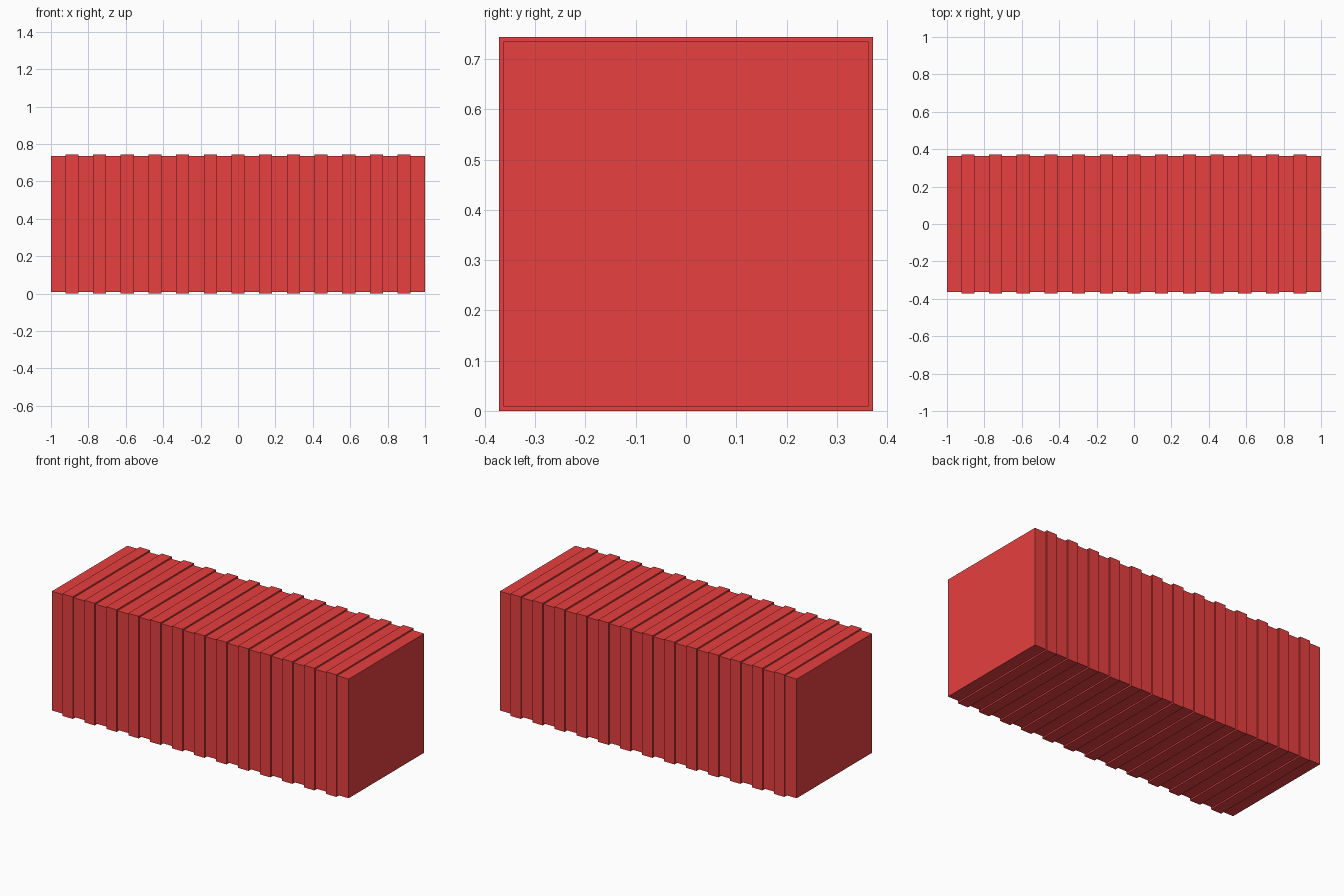
import bpy, bmesh

if "Cube" in bpy.data.objects:
    bpy.data.objects.remove(bpy.data.objects["Cube"])

BODY, RIB = 0.363, 0.372      # half heights of grooves and ribs
COUNT, PITCH, WIDTH = 13, 0.148, 0.07

# Stations along the length: (x, half size of the square section)
stations = [(-1.0, BODY)]
for i in range(COUNT):
    c = (i - (COUNT - 1) / 2) * PITCH
    a, b = c - WIDTH / 2, c + WIDTH / 2
    stations += [(a, BODY), (a, RIB), (b, RIB), (b, BODY)]
stations.append((1.0, BODY))

# Skin the square sections into one closed corrugated shell
bm = bmesh.new()
rings = [[bm.verts.new((x, sy * h, RIB + sz * h))
          for sy, sz in ((-1, -1), (1, -1), (1, 1), (-1, 1))]
         for x, h in stations]
for r, s in zip(rings, rings[1:]):
    for k in range(4):
        n = (k + 1) % 4
        bm.faces.new((r[k], r[n], s[n], s[k]))
bm.faces.new(rings[0])
bm.faces.new(rings[-1])
bmesh.ops.recalc_face_normals(bm, faces=bm.faces)

mesh = bpy.data.meshes.new("ribbed_container")
bm.to_mesh(mesh)
bm.free()
obj = bpy.data.objects.new("ribbed_container", mesh)
bpy.context.collection.objects.link(obj)

# Red paint
paint = bpy.data.materials.new("red_paint")
paint.diffuse_color = (0.8, 0.05, 0.05, 1)
paint.use_nodes = True
paint.node_tree.nodes["Principled BSDF"].inputs["Base Color"].default_value = paint.diffuse_color
mesh.materials.append(paint)
